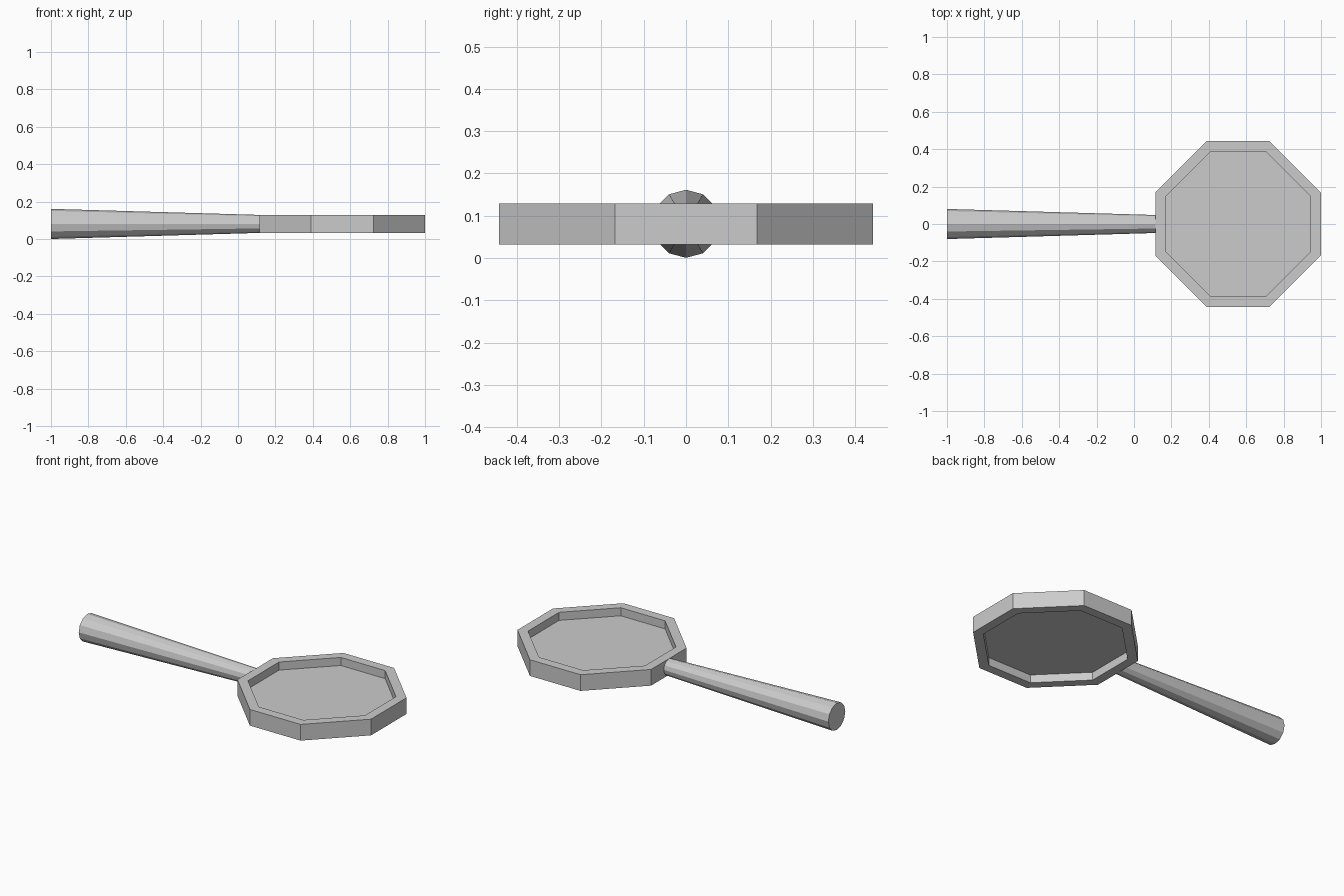
import bpy, bmesh
from mathutils import Matrix

if "Cube" in bpy.data.objects:
    bpy.data.objects.remove(bpy.data.objects["Cube"])

CX, CZ = 0.557, 0.081      # centre of the octagonal head
HALF = 0.0485              # half thickness of the rim


def octagon(bm, scale, z):
    a, b = 0.443 * scale, 0.168 * scale
    pts = [(a, -b), (a, b), (b, a), (-b, a), (-a, b), (-a, -b), (-b, -a), (b, -a)]
    return [bm.verts.new((CX + x, y, z)) for x, y in pts]


def finish(bm, name):
    mesh = bpy.data.meshes.new(name)
    bm.to_mesh(mesh)
    bm.free()
    obj = bpy.data.objects.new(name, mesh)
    bpy.context.collection.objects.link(obj)
    return obj


# Rim: closed band swept through four octagon loops
bm = bmesh.new()
loops = [octagon(bm, s, CZ + z) for s, z in
         [(1, -HALF), (1, HALF), (0.875, HALF), (0.875, -HALF)]]
for k in range(4):
    lo, hi = loops[k], loops[(k + 1) % 4]
    for i in range(8):
        j = (i + 1) % 8
        bm.faces.new((lo[i], lo[j], hi[j], hi[i]))
bmesh.ops.recalc_face_normals(bm, faces=bm.faces)
finish(bm, "rim")

# Lens: thin pane halfway up the rim
bm = bmesh.new()
bm.faces.new(octagon(bm, 0.875, CZ))
finish(bm, "lens")

# Handle: tapered twelve-sided rod, thicker at the free end
x0, x1 = -1.0, 0.118
bm = bmesh.new()
bmesh.ops.create_cone(bm, cap_ends=True, segments=12, radius1=0.0805, radius2=0.048,
                      depth=x1 - x0)
bmesh.ops.transform(bm, verts=bm.verts, matrix=Matrix.Translation(((x0 + x1) / 2, 0, CZ))
                    @ Matrix.Rotation(1.5707963, 4, 'Y'))
finish(bm, "handle")
